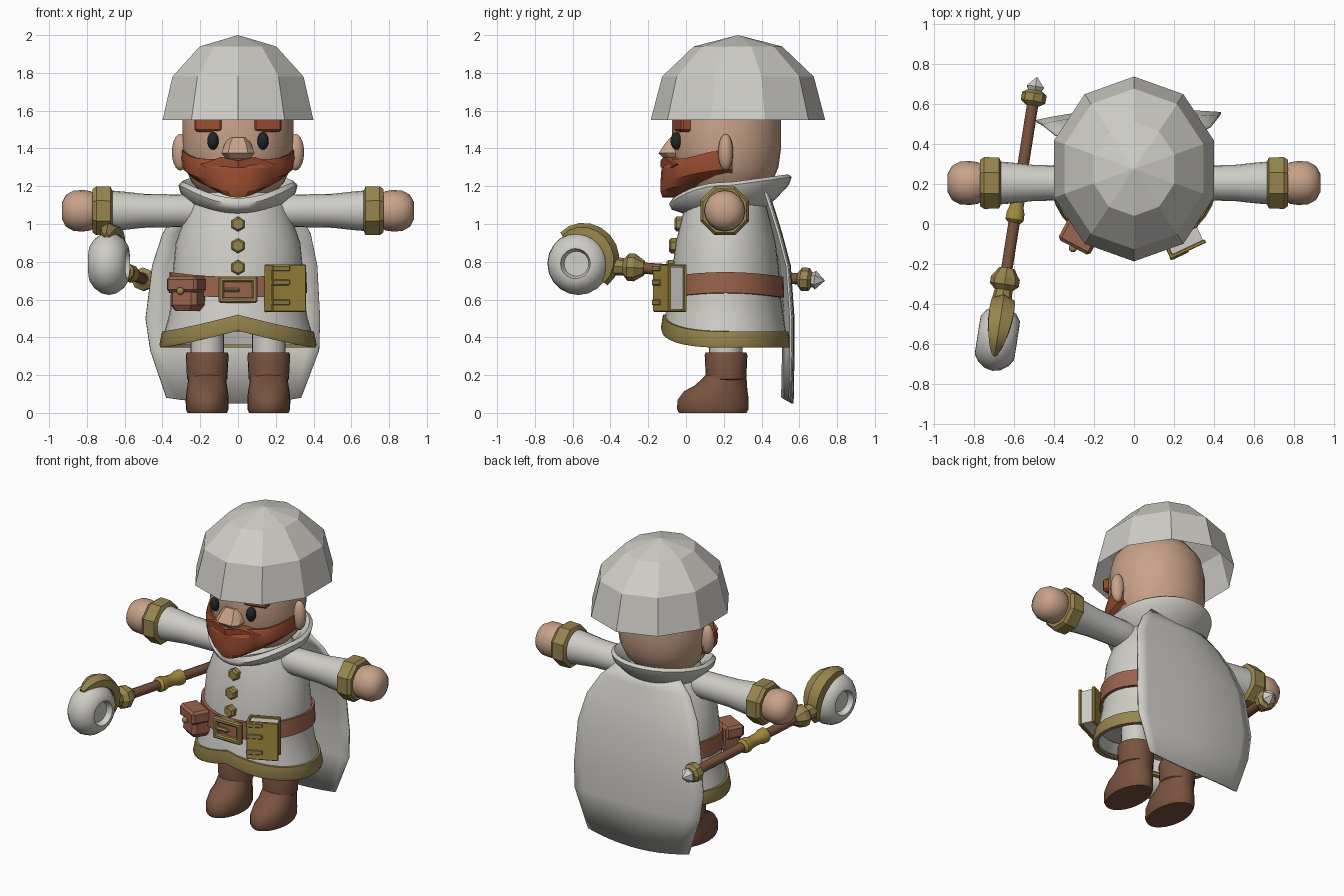
import bpy, bmesh, math
from mathutils import Matrix, Vector

if "Cube" in bpy.data.objects:
    bpy.data.objects.remove(bpy.data.objects["Cube"])

def mat(name, r, g, b):
    m = bpy.data.materials.new(name)
    m.diffuse_color = (r, g, b, 1)
    m.use_nodes = True
    m.node_tree.nodes["Principled BSDF"].inputs["Base Color"].default_value = m.diffuse_color
    return m

CLOTH = mat("pale_grey", .62, .61, .57)
SKIN = mat("skin", .58, .36, .25)
GOLD = mat("dull_gold", .31, .235, .075)
BRIGHT = mat("bright_gold", .38, .26, .05)
HAIR = mat("red_hair", .33, .075, .03)
LEATHER = mat("red_leather", .32, .125, .075)
BOOT = mat("dark_leather", .19, .085, .05)
BLACK = mat("black", .015, .017, .02)

def finish(name, bm, m, smooth=40, M=None, bevel=0):
    if M is not None:
        bm.transform(M)
    bmesh.ops.recalc_face_normals(bm, faces=bm.faces)
    me = bpy.data.meshes.new(name)
    bm.to_mesh(me)
    bm.free()
    ob = bpy.data.objects.new(name, me)
    bpy.context.collection.objects.link(ob)
    me.materials.append(m)
    if bevel:
        md = ob.modifiers.new("bevel", 'BEVEL')
        md.width, md.segments = bevel, 1
    if smooth:
        bpy.ops.object.select_all(action='DESELECT')
        bpy.context.view_layer.objects.active = ob
        ob.select_set(True)
        bpy.ops.object.shade_smooth_by_angle(angle=math.radians(smooth))
    return ob

def loft(name, rings, m, smooth=40, closed=True, caps=True, loop=False, M=None):
    """Bridge point rings; loop joins the last ring to the first."""
    bm = bmesh.new()
    vs = [[bm.verts.new(p) for p in r] for r in rings]
    n = len(rings[0])
    for i in range(len(vs) if loop else len(vs) - 1):
        a, b = vs[i], vs[(i + 1) % len(vs)]
        for j in range(n if closed else n - 1):
            k = (j + 1) % n
            bm.faces.new((a[j], a[k], b[k], b[j]))
    if caps and closed and not loop:
        bm.faces.new(vs[0])
        bm.faces.new(vs[-1])
    bmesh.ops.remove_doubles(bm, verts=bm.verts, dist=.0005)
    return finish(name, bm, m, smooth, M)

def ring(z, rx, ry=None, cx=0, cy=0, n=24, warp=None):
    pts = []
    for i in range(n):
        a = 2 * math.pi * i / n + math.pi / 2
        p = Vector((cx + rx * math.cos(a), cy + (rx if ry is None else ry) * math.sin(a), z))
        pts.append(warp(p) if warp else p)
    return pts

def lathe(name, prof, m, n=20, M=None, **kw):
    return loft(name, [ring(z, r, n=n) for z, r in prof], m, M=M, **kw)

def box(name, c, size, m, M=None, bevel=.008):
    bm = bmesh.new()
    bmesh.ops.create_cube(bm, size=1, matrix=Matrix.Translation(c) @ Matrix.Diagonal((*size, 1)))
    return finish(name, bm, m, 0, M, bevel)

def ball(name, c, r, m):
    bm = bmesh.new()
    bmesh.ops.create_uvsphere(bm, u_segments=16, v_segments=10, radius=1,
                              matrix=Matrix.Translation(c) @ Matrix.Diagonal((*r, 1)))
    return finish(name, bm, m)

def rot_z(deg, at):
    return Matrix.Translation(at) @ Matrix.Rotation(math.radians(deg), 4, 'Z')

# Helmet: open faceted dome
loft("helmet", [ring(z, r, r * 1.1, cy=.275, n=10) for z, r in
     [(1.55, .42), (1.78, .365), (1.94, .213), (2.0, .0001)]], CLOTH, smooth=0, caps=False)

# Head and face
loft("head", [ring(z, r, r * .98, cy=.215, n=28) for z, r in
     [(1.1, .1), (1.16, .19), (1.22, .245), (1.3, .28), (1.4, .294), (1.55, .294),
      (1.66, .27), (1.75, .2), (1.8, .05)]], SKIN)
loft("nose", [[(-w, -.02, z), (-w, y + .035, z), (-w * .6, y, z), (w * .6, y, z), (w, y + .035, z), (w, -.02, z)]
     for z, w, y in [(1.345, .065, -.115), (1.375, .087, -.145), (1.42, .072, -.115), (1.457, .05, -.085)]],
     SKIN, smooth=30)
for s in (-1, 1):
    ball("eye", (s * .132, -.05, 1.44), (.03, .032, .047), BLACK)
    ball("ear", (s * .305, .21, 1.38), (.045, .04, .097), SKIN)
    box("eyebrow", (s * .15, 0, 1.53), (.155, .1, .085), HAIR, rot_z(s * 15, (0, -.035, 0)), .012)
    # Moustache half, bent back around the face
    shape = [(0, 1.335), (.09, 1.355), (.2, 1.315), (.17, 1.297), (0, 1.30)]
    loft("moustache", [[(s * x, y + 1.9 * x * x, z) for x, z in shape] for y in (-.135, -.05)], HAIR, smooth=0)

# Beard: a wrapped shell tapering to a blunt tip
rows = []
for t, sx, ry in [(0, .97, .285), (0, 1, .3), (.25, 1.01, .33), (.6, .97, .335), (.85, .8, .335),
                  (1, .58, .325), (1, .2, .15)]:
    row = []
    for i in range(17):
        a = math.radians(-98 + 196 * i / 16)
        f = max(0, math.cos(a))
        top = 1.40 - .055 * min(1, f * 1.4)
        bot = 1.215 - .075 * f ** 2
        row.append((.297 * sx * math.sin(a), .2 - ry * math.cos(a), top + (bot - top) * t))
    rows.append(row)
loft("beard", rows, HAIR, smooth=25, closed=False)

# Tunic with a raised point in the front hem
CY = .21
def hem_warp(p):
    w = min(1, max(0, (.66 - p.z) / .2))
    if p.y < CY:
        p.z += .09 * w * max(0, 1 - abs(p.x) / .41) ** 1.2
    return p

body = [(1.18, .18, .18), (1.1, .255, .215), (1.0, .295, .24), (.9, .33, .265), (.75, .345, .283),
        (.6, .35, .292), (.5, .368, .308), (.42, .392, .322), (.36, .405, .33), (.36, .38, .3), (.43, .36, .28)]
loft("tunic", [ring(z, rx, ry, cy=CY, n=36, warp=hem_warp) for z, rx, ry in body], CLOTH)
loft("hem_trim", [ring(z, rx, ry, cy=CY, n=36, warp=hem_warp) for z, rx, ry in
     [(.43, .385, .315), (.43, .402, .332), (.36, .416, .343), (.345, .41, .338), (.345, .385, .31)]],
     GOLD, loop=True)

# Belt riding higher at the hips
def belt_warp(p):
    p.z += .025 * (p.x / .36) ** 2
    return p
loft("belt", [ring(z, r, r - .056, cy=CY, n=36, warp=belt_warp) for z, r in
     [(.61, .34), (.61, .366), (.72, .362), (.72, .34)]], LEATHER, loop=True)
for z, h in [(.708, .03), (.597, .03)]:
    box("buckle_bar", (0, -.108, z), (.205, .035, h), GOLD)
for x in (-.088, .088):
    box("buckle_side", (x, -.108, .652), (.03, .035, .14), GOLD)
box("buckle_prong", (-.035, -.112, .65), (.09, .03, .022), GOLD)
for z, y in [(1.0, -.035), (.885, -.065), (.77, -.078)]:
    lathe("button", [(-.03, .04), (.015, .04), (.025, .03)], GOLD, 6, smooth=0,
          M=Matrix.Translation((0, y, z)) @ Matrix.Rotation(math.radians(90), 4, 'X'))

# Book hanging from the belt
B = rot_z(25, (.25, -.085, .66))
for y in (-.045, .045):
    box("book_cover", (0, y, 0), (.195, .018, .25), BRIGHT, B, .004)
box("book_spine", (-.09, 0, 0), (.018, .09, .25), BRIGHT, B, .004)
box("book_pages", (.003, 0, 0), (.17, .076, .225), CLOTH, B, 0)
for z in (-.075, .03, .105):
    box("book_strap", (-.05, -.05, z), (.1, .022, .03), GOLD, B, .004)

# Belt pouch with flap and stud
P = rot_z(-28, (-.27, -.055, .63))
loft("pouch", [[(x * w, y * d, z) for x, y in [(-1, -.6), (-.7, -1), (.7, -1), (1, -.6), (1, 1), (-1, 1)]]
     for z, w, d in [(-.09, .055, .04), (-.06, .08, .06), (.06, .078, .055)]], LEATHER, 0, M=P)
box("pouch_flap", (0, -.008, .05), (.18, .125, .085), LEATHER, P, .015)
ball("pouch_stud", P @ Vector((0, -.075, .015)), (.02, .02, .02), GOLD)

# Cowl collar, low in front and high behind
def cowl_warp(p):
    c = (.24 - p.y) / .33
    p.z += -.1 * max(0, c) ** 2.5 + .045 * max(0, -c)
    return p
loft("collar", [ring(z, rx, ry, cy=.235, n=32, warp=cowl_warp) for z, rx, ry in
     [(1.06, .2, .18), (1.1, .245, .24), (1.165, .305, .31), (1.205, .315, .325), (1.222, .295, .305),
      (1.19, .25, .26), (1.11, .2, .2)]], CLOTH, smooth=60, loop=True)

# Cape
rows = []
for z, xl, xr, y in [(1.17, -.22, .22, .44), (1.08, -.32, .31, .47), (.95, -.40, .385, .51), (.78, -.455, .42, .555),
                     (.5, -.49, .435, .575), (.33, -.465, .43, .575), (.08, -.38, .335, .57)]:
    row = []
    for i in range(13):
        u = i / 6 - 1
        x = u * (xr if u > 0 else -xl)
        row.append((x, y - (.015 if u > 0 else .055) * u * u, z - (.03 * (1 - u * u) if z < .1 else 0)))
    rows.append(row)
cape = loft("cape", rows, CLOTH, smooth=60, closed=False)
cape.modifiers.new("thickness", 'SOLIDIFY').thickness = .012

# Arms, cuffs, hands, legs and boots on both sides
for s in (-1, 1):
    A = Matrix.Translation((0, .205, 1.07)) @ Matrix.Rotation(s * math.pi / 2, 4, 'Y')
    lathe("sleeve", [(.12, .07), (.2, .085), (.35, .087), (.5, .09), (.62, .103), (.68, .108)], CLOTH, M=A)
    C = A @ Matrix.Rotation(math.radians(22.5), 4, 'Z')
    lathe("cuff", [(.665, .115), (.675, .138), (.75, .14), (.77, .125), (.77, .09)], GOLD, 8, M=C, smooth=25)
    lathe("hand", [(.75, .085), (.78, .104), (.82, .11), (.87, .107), (.91, .085), (.932, .045)], SKIN, 16, M=A)
    X = s * .163
    loft("leg", [ring(z, .088, cx=X, cy=.21) for z in (.28, .5)], CLOTH)
    loft("boot_foot", [ring(z, rx, ry, X, cy) for z, rx, ry, cy in
         [(0, .105, .178, .142), (.02, .113, .19, .142), (.07, .114, .188, .144), (.115, .11, .168, .158),
          (.145, .104, .138, .185), (.2, .1, .108, .212)]], BOOT, smooth=50)
    loft("boot_shaft", [ring(z, r, cx=X, cy=.212) for z, r in
         [(.17, .095), (.18, .107), (.305, .113), (.32, .108), (.32, .08)]], BOOT)

# Mace: shaft fittings along one slanted axis
tail, tip = Vector((-.485, .735, .70)), Vector((-.69, -.57, .79))
S = Matrix.Translation(tail) @ (tip - tail).to_track_quat('Z', 'Y').to_matrix().to_4x4()
lathe("mace_shaft", [(.08, .03), (1.18, .03)], BOOT, 10, M=S)
lathe("mace_point", [(0, .001), (.05, .05), (.1, .015)], CLOTH, 6, M=S, smooth=0)
lathe("mace_end_ring", [(.07, .04), (.085, .062), (.125, .062), (.145, .035)], GOLD, 8, M=S, smooth=0)
lathe("mace_grip", [(.52, .032), (.535, .048), (.57, .047), (.6, .037), (.66, .037), (.69, .047),
      (.725, .048), (.74, .032)], BRIGHT, 10, M=S)
lathe("mace_neck_ring", [(.97, .04), (.995, .055), (1.02, .073), (1.055, .073), (1.08, .045), (1.13, .05)],
      GOLD, 8, M=S, smooth=0)

# Mace head: thick dimpled disc with a tapering gold crest
H = rot_z(-8.9, (-.683, -.57, .79))
half = [(.062, .001), (.065, .066), (.1, .08), (.098, .1), (.075, .132), (.04, .157)]
prof = [(-h, r) for h, r in half] + [(0, .166)] + half[::-1]
lathe("mace_head", prof, CLOTH, 20, M=H @ Matrix.Rotation(math.pi / 2, 4, 'Y'), smooth=45)
crest = []
for i in range(11):
    t = i / 10
    a = math.radians(-36 + 156 * t)
    k = math.sin(math.pi * (.06 + .9 * t)) ** .7
    w, ro = .062 * k, .18 + .048 * k
    crest.append([(x, r * math.cos(a), r * math.sin(a)) for x, r in
                  [(-w, .155), (-w, ro - .022), (0, ro), (w, ro - .022), (w, .155)]])
loft("mace_crest", crest, GOLD, smooth=25, M=H)
